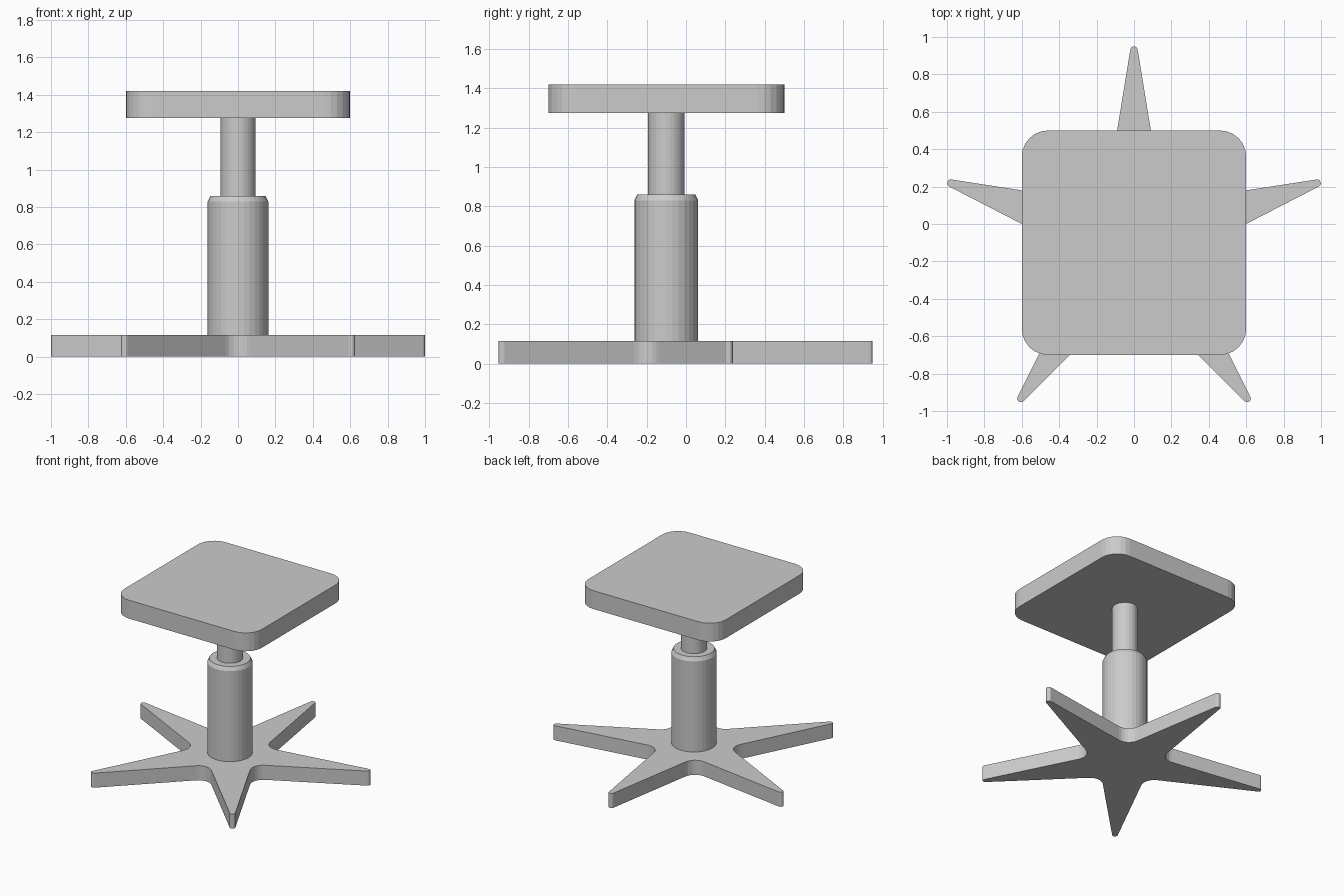
import bpy, bmesh
from math import cos, sin, pi, radians
from mathutils import Vector

if "Cube" in bpy.data.objects:
    bpy.data.objects.remove(bpy.data.objects["Cube"])

CENTRE_Y = -0.10


def make_object(name, bm):
    bmesh.ops.recalc_face_normals(bm, faces=bm.faces)
    mesh = bpy.data.meshes.new(name)
    bm.to_mesh(mesh)
    bm.free()
    obj = bpy.data.objects.new(name, mesh)
    obj.location.y = CENTRE_Y
    bpy.context.collection.objects.link(obj)
    return obj


def fillet(corners, radii, segments):
    """Replace each polygon corner with a tangent arc."""
    outline = []
    n = len(corners)
    for i, p in enumerate(corners):
        a = (corners[i - 1] - p).normalized()
        b = (corners[(i + 1) % n] - p).normalized()
        half = a.angle(b) / 2
        tangent = radii[i] * cos(half) / sin(half)
        centre = p + (a + b).normalized() * radii[i] / sin(half)
        start = (p + a * tangent - centre).normalized()
        end = (p + b * tangent - centre).normalized()
        for k in range(segments + 1):
            outline.append(centre + start.slerp(end, k / segments) * radii[i])
    return outline


def slab(name, outline, z0, z1):
    bm = bmesh.new()
    face = bm.faces.new([bm.verts.new((p.x, p.y, z0)) for p in outline])
    ret = bmesh.ops.extrude_face_region(bm, geom=[face], use_keep_orig=True)
    top = [g for g in ret["geom"] if isinstance(g, bmesh.types.BMVert)]
    bmesh.ops.translate(bm, verts=top, vec=(0, 0, z1 - z0))
    return make_object(name, bm)


def turned(name, profile, sides=32):
    """Closed solid of revolution from (radius, z) rings."""
    bm = bmesh.new()
    rings = [[bm.verts.new((r * cos(2 * pi * i / sides), r * sin(2 * pi * i / sides), z))
              for i in range(sides)] for r, z in profile]
    for lo, hi in zip(rings, rings[1:]):
        for i in range(sides):
            j = (i + 1) % sides
            bm.faces.new((lo[i], lo[j], hi[j], hi[i]))
    bm.faces.new(rings[0])
    bm.faces.new(rings[-1])
    return make_object(name, bm)


# Five-armed base with rounded tips and valleys
star, star_radii = [], []
for i in range(10):
    angle = radians(90 + 36 * i)
    r, f = (1.154, 0.02) if i % 2 == 0 else (0.261, 0.095)
    star.append(Vector((r * cos(angle), r * sin(angle))))
    star_radii.append(f)
slab("star_base", fillet(star, star_radii, 6), 0.0, 0.115)

# Outer column with chamfered top rim
turned("column_sleeve", [(0.162, 0.115), (0.162, 0.83), (0.147, 0.86)])

# Thin lift post
turned("lift_post", [(0.093, 0.80), (0.093, 1.275)])

# Square seat with rounded corners
square = [Vector((x, y)) for x, y in ((-.6, -.6), (.6, -.6), (.6, .6), (-.6, .6))]
slab("seat", fillet(square, [0.14] * 4, 6), 1.275, 1.42)
